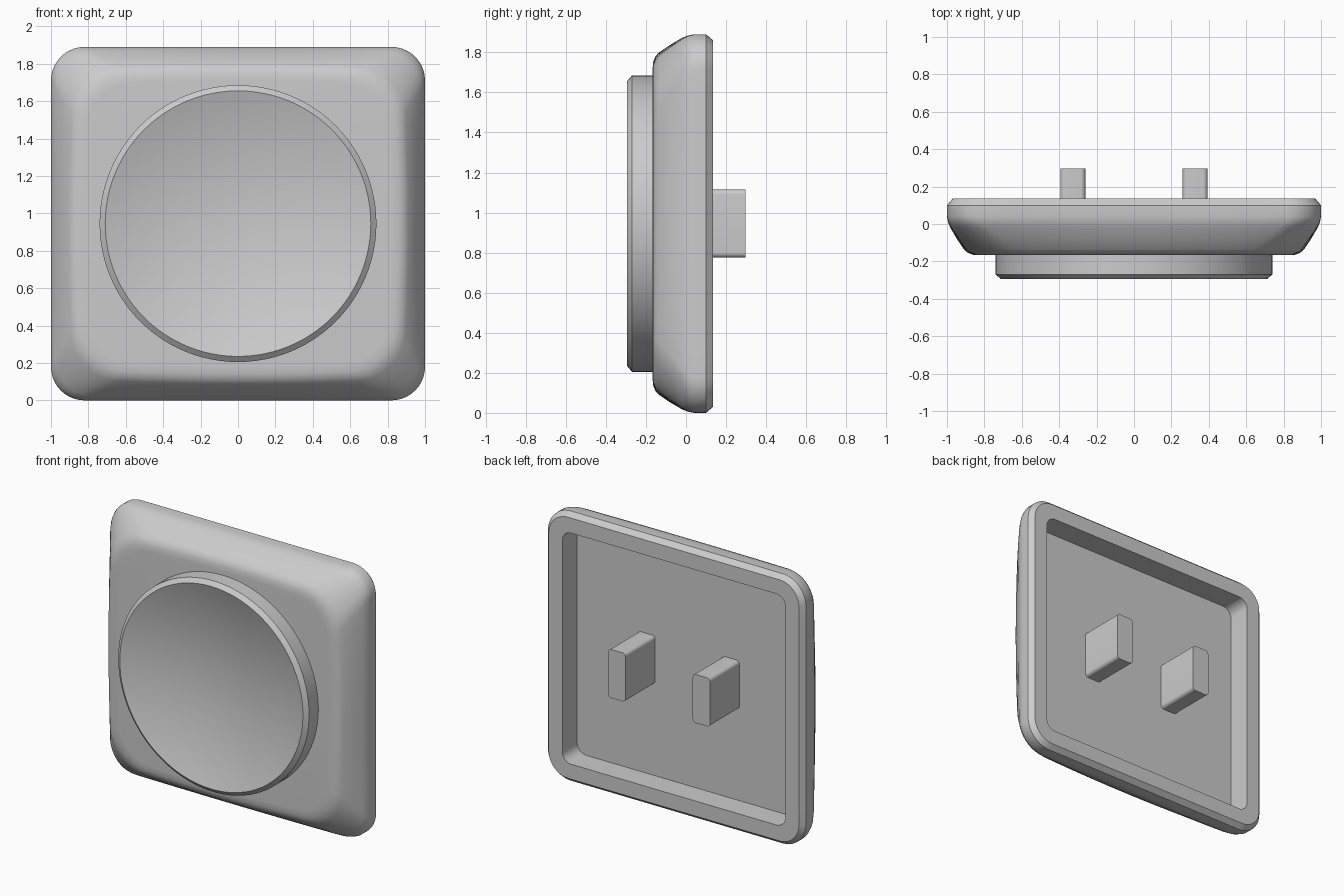
import bpy, bmesh, math

cube = bpy.data.objects.get("Cube")
if cube:
    bpy.data.objects.remove(cube, do_unlink=True)

HALF_W, HALF_H = 1.0, 0.945

grey = bpy.data.materials.new("light grey plastic")
grey.use_nodes = True
colour = (0.6, 0.6, 0.6, 1)
grey.diffuse_color = colour
grey.node_tree.nodes["Principled BSDF"].inputs["Base Color"].default_value = colour


def rounded_ring(y, hx, hz, r, bow=0.0, cx=0.0, arc=10, side=12):
    """Rounded rectangle at depth y, with sides that may bow outward."""
    corners = []
    for k, (sx, sz) in enumerate(((1, 1), (-1, 1), (-1, -1), (1, -1))):
        angles = [math.pi / 2 * (k + i / arc) for i in range(arc + 1)]
        corners.append([(sx * (hx - r) + r * math.cos(a),
                         sz * (hz - r) + r * math.sin(a)) for a in angles])
    flat = []
    for k, pts in enumerate(corners):
        flat += pts
        a, b = pts[-1], corners[(k + 1) % 4][0]
        for i in range(1, side):
            t = i / side
            flat.append((a[0] + (b[0] - a[0]) * t, a[1] + (b[1] - a[1]) * t))
    return [(cx + x * (1 - bow * (z / hz) ** 2), y,
             HALF_H + z * (1 - bow * (x / hx) ** 2)) for x, z in flat]


def round_ring(y, r, count=96):
    return [(r * math.cos(math.tau * i / count), y,
             HALF_H + r * math.sin(math.tau * i / count)) for i in range(count)]


def loft(name, rings):
    """Skin a list of rings, cap both ends and shade smooth."""
    bm = bmesh.new()
    loops = [[bm.verts.new(p) for p in ring] for ring in rings]
    for a, b in zip(loops, loops[1:]):
        n = len(a)
        for i in range(n):
            j = (i + 1) % n
            bm.faces.new((a[i], a[j], b[j], b[i]))
    bm.faces.new(loops[0])
    bm.faces.new(loops[-1])
    bmesh.ops.recalc_face_normals(bm, faces=bm.faces)
    mesh = bpy.data.meshes.new(name)
    bm.to_mesh(mesh)
    bm.free()
    mesh.materials.append(grey)
    obj = bpy.data.objects.new(name, mesh)
    bpy.context.collection.objects.link(obj)
    bpy.ops.object.select_all(action='DESELECT')
    obj.select_set(True)
    bpy.context.view_layer.objects.active = obj
    bpy.ops.object.shade_smooth_by_angle(angle=math.radians(35))
    return obj


# Cover plate: (depth, inset, corner radius, bow) from front face to recess floor
plate = [
    (-0.167, 0.18, 0.22, 0.035),
    (-0.165, 0.14, 0.24, 0.035),
    (-0.153, 0.11, 0.25, 0.033),
    (-0.135, 0.09, 0.25, 0.03),
    (-0.08, 0.053, 0.23, 0.02),
    (-0.02, 0.018, 0.2, 0.007),
    (0.01, 0.006, 0.185, 0.002),
    (0.04, 0.0, 0.18, 0),
    (0.10, 0.0, 0.18, 0),
    (0.135, 0.03, 0.15, 0),
    (0.135, 0.135, 0.07, 0),
    (-0.03, 0.135, 0.07, 0),
]
loft("cover_plate", [rounded_ring(y, HALF_W - d, HALF_H - d, r, bow)
                     for y, d, r, bow in plate])

# Round button with a chamfered rim and a shallow dished face
RIM, FACE_Y, DISH = 0.71, -0.295, 0.12
button = [round_ring(-0.1, 0.74), round_ring(-0.27, 0.74)]
steps = 14
for i in range(steps):
    t = 1 - i / steps
    button.append(round_ring(FACE_Y + DISH * (1 - t * t), RIM * t))
loft("dished_button", button)

# Two rounded pegs on the back
for name, sign in (("left_peg", 1), ("right_peg", -1)):
    loft(name, [rounded_ring(y, 0.067, 0.17, 0.025, cx=sign * 0.327, arc=6, side=1)
                for y in (-0.05, 0.297)])
